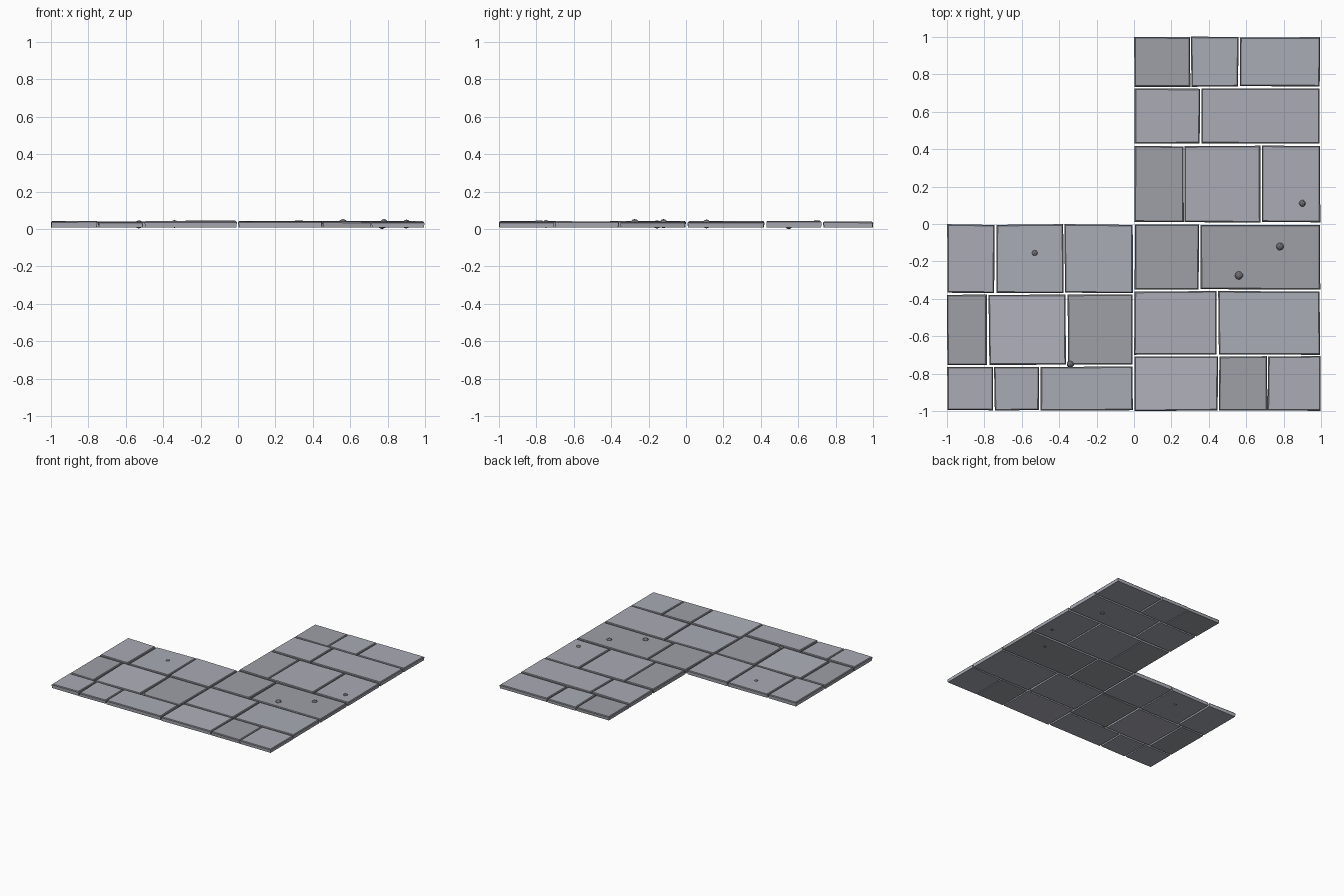
import bpy, bmesh, random
from mathutils import Vector

if "Cube" in bpy.data.objects:
    bpy.data.objects.remove(bpy.data.objects["Cube"])

random.seed(7)

# Each row: (y low, y high, [(x left, x right, tone), ...]); tone 0 dark, 1 mid, 2 light
ROWS = {
    "north_slab": [
        (0.735, 0.999, [(0.003, 0.300, 0), (0.305, 0.557, 1), (0.567, 0.994, 1)]),
        (0.430, 0.724, [(0.003, 0.352, 1), (0.360, 0.994, 1)]),
        (0.010, 0.417, [(0.003, 0.264, 0), (0.272, 0.677, 1), (0.682, 0.994, 1)]),
    ],
    "corner_slab": [
        (-0.350, -0.003, [(0.003, 0.348, 0), (0.355, 0.994, 0)]),
        (-0.697, -0.360, [(0.003, 0.443, 1), (0.451, 0.994, 1)]),
        (-0.998, -0.708, [(0.003, 0.447, 2), (0.455, 0.710, 0), (0.715, 0.994, 1)]),
    ],
    "west_slab": [
        (-0.369, -0.003, [(-0.999, -0.747, 1), (-0.735, -0.378, 1), (-0.370, -0.007, 1)]),
        (-0.752, -0.378, [(-0.999, -0.785, 0), (-0.775, -0.366, 2), (-0.353, -0.007, 0)]),
        (-0.996, -0.763, [(-0.999, -0.753, 1), (-0.746, -0.509, 1), (-0.501, -0.007, 1)]),
    ],
}


def material(name, r, g, b):
    m = bpy.data.materials.new(name)
    m.diffuse_color = (r, g, b, 1)
    m.use_nodes = True
    m.node_tree.nodes["Principled BSDF"].inputs["Base Color"].default_value = m.diffuse_color
    return m


STONE = [material("stone_dark", .345, .35, .38),
         material("stone_mid", .40, .41, .46),
         material("stone_light", .43, .44, .495)]
RIM = material("stone_rim", .22, .225, .25)
PEBBLE = material("pebble_stone", .16, .16, .18)


def jit(a):
    return random.uniform(-a, a)


def slab(name, x0, x1, y0, y1, tone):
    """Hewn paving slab: uneven corners, chamfered darker top rim."""
    corners = [(x + jit(.0025), y + jit(.0025), sx, sy) for x, y, sx, sy in
               ((x0, y0, 1, 1), (x1, y0, -1, 1), (x1, y1, -1, -1), (x0, y1, 1, -1))]
    top = 0.041 + jit(0.0015)
    tops = [top + jit(0.0025) for _ in range(4)]
    bm = bmesh.new()
    rings = []
    for inset, drop in ((0.002, None), (0.0, 0.006), (0.006, 0.0)):
        ring = []
        for (x, y, sx, sy), t in zip(corners, tops):
            z = 0.009 if drop is None else t - drop
            ring.append(bm.verts.new((x + sx * inset, y + sy * inset, z)))
        rings.append(ring)
    for k, (a, b) in enumerate(zip(rings, rings[1:])):
        for i in range(4):
            j = (i + 1) % 4
            bm.faces.new((a[i], a[j], b[j], b[i])).material_index = k
    bm.faces.new(rings[0][::-1])
    bm.faces.new(rings[-1])
    finish(bm, name, [STONE[tone], RIM])


def pebble(name, x, y, r, z0, z1):
    """Small faceted stone set through the paving, from z0 to z1."""
    bm = bmesh.new()
    bmesh.ops.create_icosphere(bm, subdivisions=2, radius=1)
    for v in bm.verts:
        k = r * (1 + jit(0.08))
        v.co = Vector((x + v.co.x * k, y + v.co.y * k,
                       (z0 + z1) / 2 + v.co.z * (z1 - z0) / 2))
    finish(bm, name, [PEBBLE])


def finish(bm, name, mats):
    bmesh.ops.recalc_face_normals(bm, faces=bm.faces)
    me = bpy.data.meshes.new(name)
    bm.to_mesh(me)
    bm.free()
    for m in mats:
        me.materials.append(m)
    bpy.context.collection.objects.link(bpy.data.objects.new(name, me))


# Paving
for name, rows in ROWS.items():
    for r, (y0, y1, spans) in enumerate(rows):
        for c, (x0, x1, tone) in enumerate(spans):
            slab(f"{name}_{r + 1}_{c + 1}", x0, x1, y0, y1, tone)

# Loose stones, the last one showing only underneath
for i, p in enumerate([(0.9, 0.11, .021, .003, .051), (0.78, -0.12, .023, .004, .053),
                       (0.56, -0.275, .024, .012, .053), (-0.53, -0.155, .022, .003, .047),
                       (-0.34, -0.748, .02, .006, .048), (0.77, 0.55, .02, 0.0, .036)]):
    pebble(f"pebble_{i + 1}", *p)
